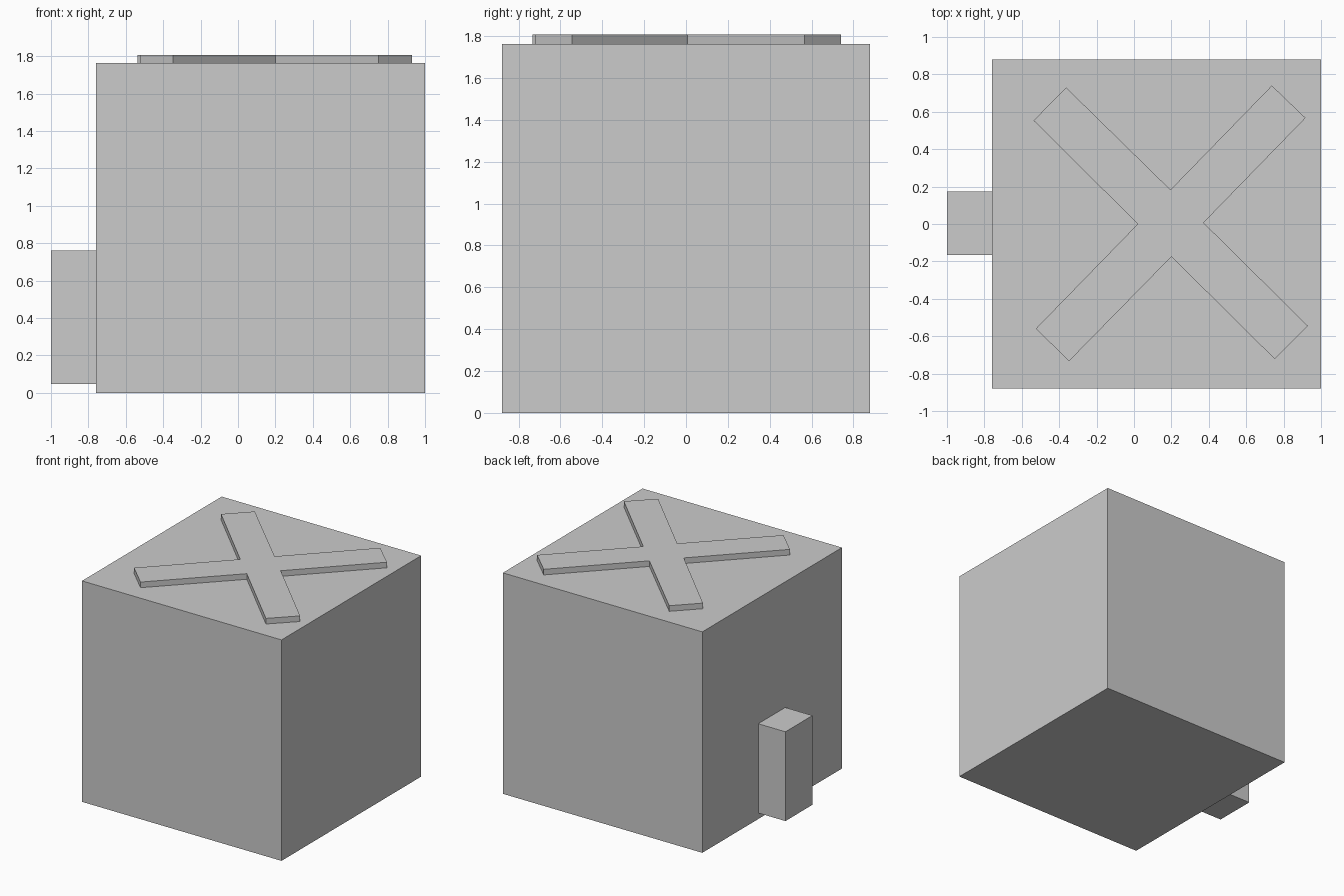
import bpy, bmesh

if "Cube" in bpy.data.objects:
    bpy.data.objects.remove(bpy.data.objects["Cube"])


def prism(name, outline, z0, z1):
    """Extrude a counter-clockwise xy outline from z0 up to z1."""
    bm = bmesh.new()
    base = bm.faces.new([bm.verts.new((x, y, z0)) for x, y in outline])
    top = bmesh.ops.extrude_face_region(bm, geom=[base], use_keep_orig=True)
    verts = [g for g in top["geom"] if isinstance(g, bmesh.types.BMVert)]
    bmesh.ops.translate(bm, verts=verts, vec=(0, 0, z1 - z0))
    bmesh.ops.recalc_face_normals(bm, faces=bm.faces)
    mesh = bpy.data.meshes.new(name)
    bm.to_mesh(mesh)
    bm.free()
    obj = bpy.data.objects.new(name, mesh)
    bpy.context.collection.objects.link(obj)
    return obj


def box(name, x0, x1, y0, y1, z0, z1):
    return prism(name, [(x0, y0), (x1, y0), (x1, y1), (x0, y1)], z0, z1)


# Main cube
box("body", -0.76, 1.0, -0.88, 0.88, 0.0, 1.762)

# Small upright block on the left side
box("side_block", -1.0, -0.76, -0.165, 0.175, 0.048, 0.76)

# Raised diagonal cross on the lid
cross = [(-0.363, 0.73), (-0.537, 0.553), (0.02, 0.0), (-0.525, -0.56),
         (-0.347, -0.733), (0.2, -0.175), (0.752, -0.722), (0.93, -0.545),
         (0.372, 0.007), (0.917, 0.567), (0.737, 0.74), (0.195, 0.183)]
prism("top_cross", cross, 1.762, 1.807)
